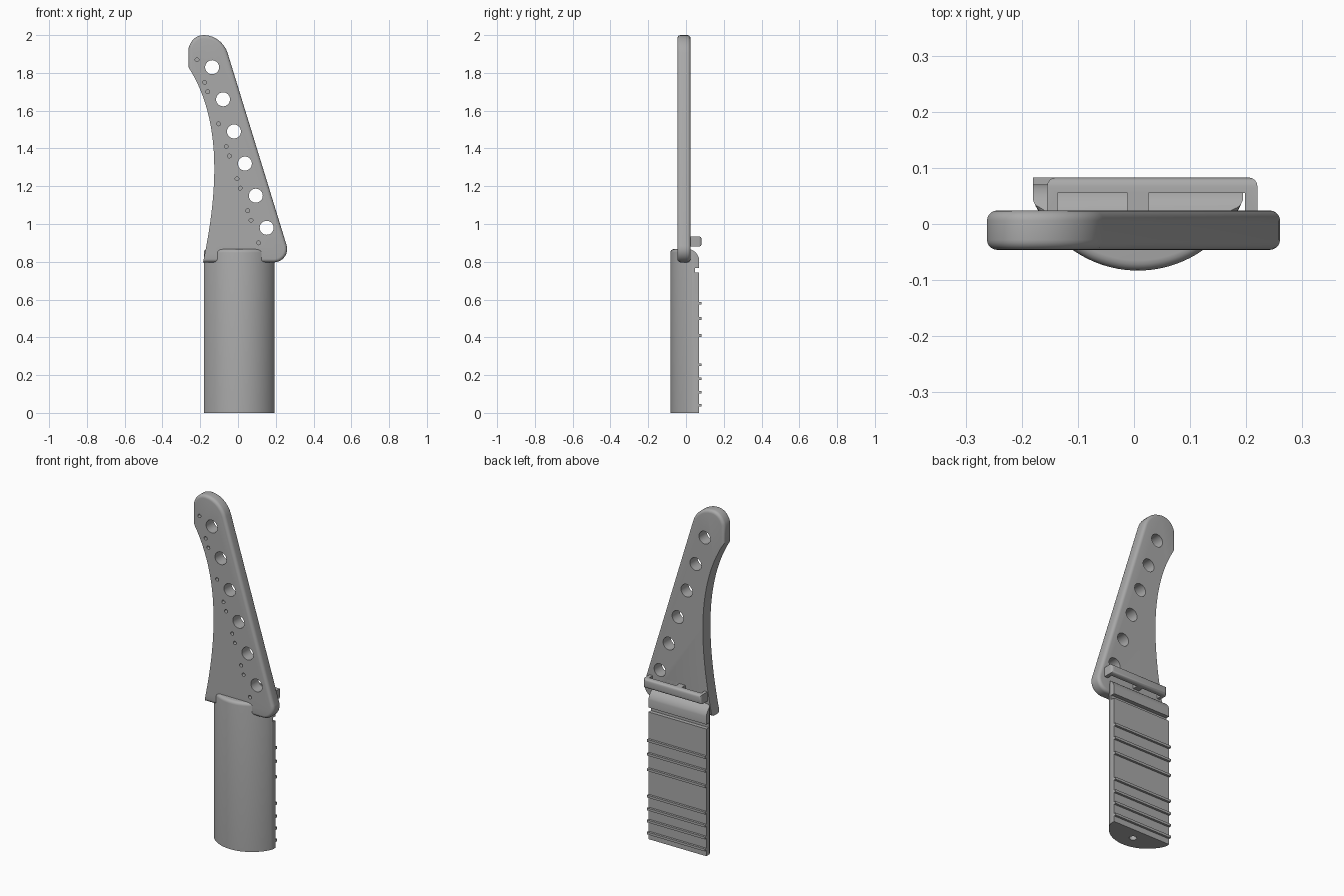
import bpy, bmesh, math
from mathutils import Vector, Matrix
from mathutils.geometry import interpolate_bezier

if "Cube" in bpy.data.objects:
    bpy.data.objects.remove(bpy.data.objects["Cube"])

grey = bpy.data.materials.new("plain grey")
grey.use_nodes = True
COLOUR = (0.4, 0.4, 0.4, 1)
grey.diffuse_color = COLOUR
grey.node_tree.nodes["Principled BSDF"].inputs["Base Color"].default_value = COLOUR


def finish(bm, name):
    bmesh.ops.recalc_face_normals(bm, faces=bm.faces)
    mesh = bpy.data.meshes.new(name)
    bm.to_mesh(mesh)
    bm.free()
    mesh.materials.append(grey)
    ob = bpy.data.objects.new(name, mesh)
    bpy.context.collection.objects.link(ob)
    return ob


def extrude(points, direction):
    """Prism from a closed 3D outline."""
    bm = bmesh.new()
    face = bm.faces.new([bm.verts.new(p) for p in points])
    new = bmesh.ops.extrude_face_region(bm, geom=[face])["geom"]
    bmesh.ops.translate(bm, vec=direction,
                        verts=[v for v in new if isinstance(v, bmesh.types.BMVert)])
    if face.is_valid and all(len(e.link_faces) == 1 for e in face.edges):
        bm.faces.new(list(reversed(face.verts)))
    bmesh.ops.recalc_face_normals(bm, faces=bm.faces)
    return bm


def add_box(bm, x0, x1, y0, y1, z0, z1):
    size = Matrix.Diagonal((x1 - x0, y1 - y0, z1 - z0, 1))
    mid = Matrix.Translation(((x0 + x1) / 2, (y0 + y1) / 2, (z0 + z1) / 2))
    bmesh.ops.create_cube(bm, size=1, matrix=mid @ size)


def add_rod(bm, centre, radius, depth, along_y=True):
    turn = Matrix.Rotation(math.pi / 2 if along_y else 0, 4, "X")
    bmesh.ops.create_cone(bm, cap_ends=True, segments=32, radius1=radius, radius2=radius,
                          depth=depth, matrix=Matrix.Translation(centre) @ turn)


def cut(ob, bm):
    cutter = finish(bm, "cutter")
    cutter.hide_render = True
    mod = ob.modifiers.new("cut", "BOOLEAN")
    mod.operation, mod.solver, mod.object = "DIFFERENCE", "EXACT", cutter
    bpy.context.view_layer.objects.active = ob
    bpy.ops.object.modifier_apply(modifier=mod.name)
    bpy.data.objects.remove(cutter)


def smooth(ob):
    bpy.ops.object.select_all(action="DESELECT")
    ob.select_set(True)
    bpy.context.view_layer.objects.active = ob
    bpy.ops.object.shade_smooth_by_angle(angle=math.radians(35))


def curve(a, b, c, d, n):
    pts = [Vector((p[0], 0, p[1])) for p in (a, b, c, d)]
    return interpolate_bezier(*pts, n)


# Blade: concave left edge, round tip, straight right edge, round heel
FRONT, BACK = -0.046, 0.024
outline = curve((-0.185, 0.797), (-0.10, 1.2), (-0.09, 1.56), (-0.262, 1.83), 28)
outline += curve((-0.262, 1.93), (-0.25, 1.975), (-0.22, 2.0), (-0.18, 2.0), 8)
outline += curve((-0.18, 2.0), (-0.12, 2.0), (-0.07, 1.955), (-0.055, 1.905), 8)[1:]
outline += curve((0.258, 0.885), (0.27, 0.84), (0.235, 0.797), (0.19, 0.797), 10)
bm = extrude([p + Vector((0, FRONT, 0)) for p in outline], (0, BACK - FRONT, 0))
rim = []
for e in bm.edges:
    a, b = (v.co for v in e.verts)
    mid = (a + b) / 2
    concave = mid.x < -0.1 and 0.81 < mid.z < 1.83
    if abs(a.y - b.y) < 0.001 and not concave:
        rim.append(e)
bmesh.ops.bevel(bm, geom=rim, offset=0.018, segments=5, profile=0.5, affect="EDGES")
blade = finish(bm, "blade")

# Row of large through holes and small blind holes on the front
holes = bmesh.new()
for i in range(6):
    add_rod(holes, (-0.137 + 0.0578 * i, 0, 1.83 - 0.17 * i), 0.037, 0.3)
cut(blade, holes)
pits = bmesh.new()
for z in (1.87, 1.75, 1.70, 1.53, 1.41, 1.36, 1.24, 1.19, 1.07, 1.02, 0.90):
    add_rod(pits, (-0.217 + (1.87 - z) * 0.336, FRONT, z), 0.01, 0.05)
cut(blade, pits)
smooth(blade)

# Handle: round front, flat back
MID, HALF, RADIUS, FLAT, TOP = 0.007, 0.187, 0.202, 0.07, 0.867
sweep = math.asin(HALF / RADIUS)
section = [(MID + RADIUS * math.sin(t), 0.119 - RADIUS * math.cos(t), 0)
           for t in (sweep * (i / 20 - 1) for i in range(41))]
section += [(MID + HALF, FLAT, 0), (MID - HALF, FLAT, 0)]
bm = extrude(section, (0, 0, TOP))
top_edges = [e for e in bm.edges
             if all(v.co.z > TOP - 0.01 and v.co.y < 0.04 for v in e.verts)]
bmesh.ops.bevel(bm, geom=top_edges, offset=0.018, segments=4, profile=0.5, affect="EDGES")
handle = finish(bm, "handle")

# Rounded shoulder at the back, groove below it, socket underneath
slope = [(0.01, 0.9), (0.01, TOP + 0.001)]
slope += [(0.01 + 0.062 * math.sin(t), 0.797 + 0.07 * math.cos(t))
          for t in (i * math.pi / 16 for i in range(1, 9))]
slope += [(0.1, 0.797), (0.1, 0.9)]
cut(handle, extrude([(-0.3, y, z) for y, z in slope], (0.6, 0, 0)))
groove = bmesh.new()
add_box(groove, -0.3, 0.3, 0.047, 0.1, 0.742, 0.768)
cut(handle, groove)
socket = bmesh.new()
add_rod(socket, (MID, 0, 0), 0.02, 0.2, along_y=False)
cut(handle, socket)
smooth(handle)

# Thin ribs across the back of the handle
bm = bmesh.new()
for z in (0.04, 0.11, 0.18, 0.255, 0.41, 0.50, 0.58):
    add_box(bm, MID - HALF, MID + HALF, FLAT - 0.01, 0.083, z - 0.007, z + 0.007)
finish(bm, "grip_ribs")

# Slotted crossbar behind the blade
bm = bmesh.new()
add_box(bm, -0.155, 0.22, 0.015, 0.083, 0.88, 0.935)
corners = [e for e in bm.edges if all(v.co.y > 0.05 for v in e.verts)]
bmesh.ops.bevel(bm, geom=corners, offset=0.016, segments=4, profile=0.5, affect="EDGES")
bar = finish(bm, "crossbar")
slots = bmesh.new()
for x0, x1 in ((-0.136, -0.012), (0.026, 0.198)):
    add_box(slots, x0, x1, BACK, 0.055, 0.8, 1.0)
cut(bar, slots)
smooth(bar)
